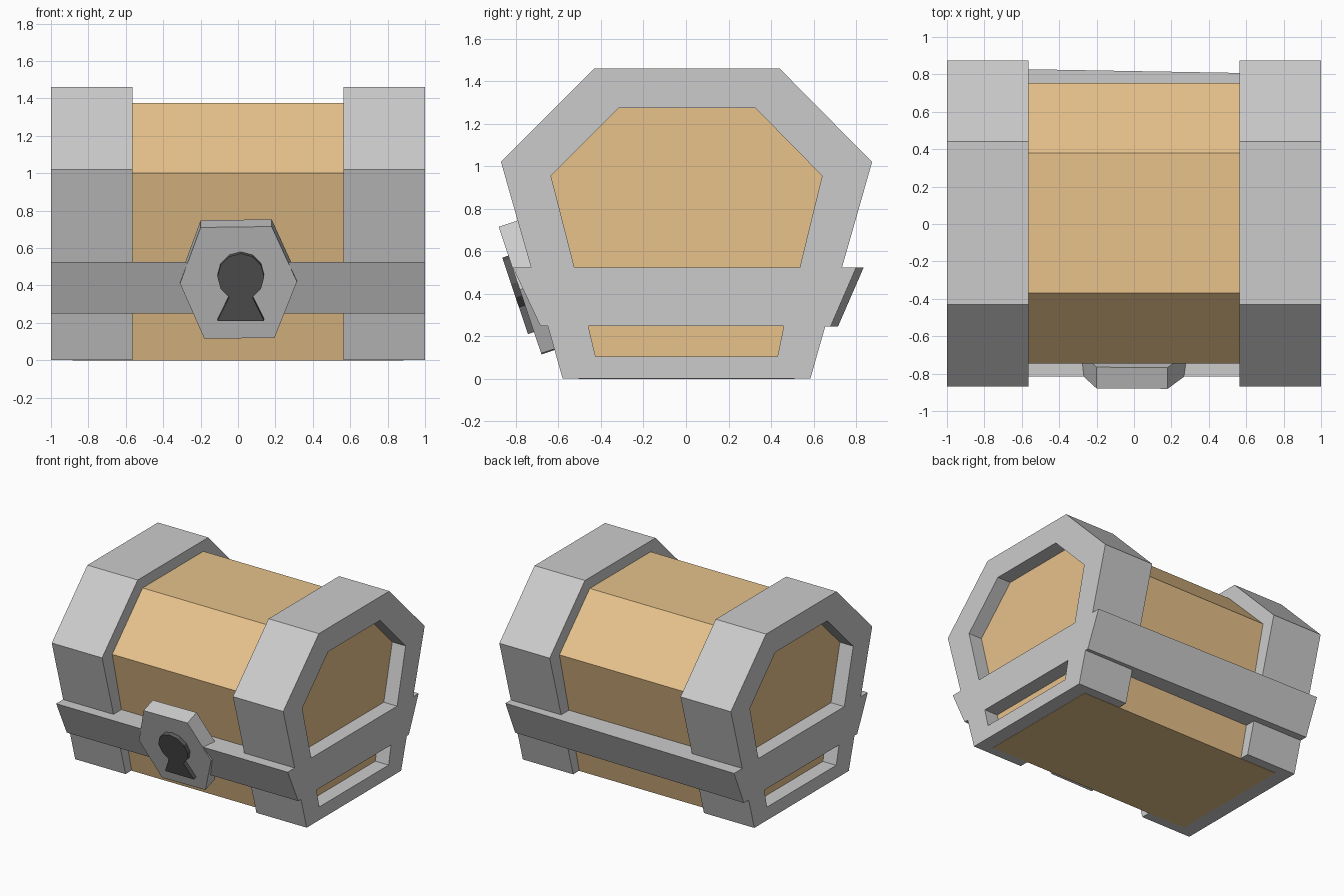
import bpy, bmesh, math
from mathutils import Vector

if "Cube" in bpy.data.objects:
    bpy.data.objects.remove(bpy.data.objects["Cube"])


def material(name, color):
    m = bpy.data.materials.new(name)
    m.diffuse_color = color
    m.use_nodes = True
    m.node_tree.nodes["Principled BSDF"].inputs["Base Color"].default_value = m.diffuse_color
    return m


WOOD = material("wood", (0.80, 0.54, 0.26, 1))
BLACK = material("keyhole_black", (0.10, 0.10, 0.10, 1))


def loft(name, loop_a, loop_b, mat=None):
    """Closed solid between two matching loops of 3D points."""
    bm = bmesh.new()
    a = [bm.verts.new(p) for p in loop_a]
    b = [bm.verts.new(p) for p in loop_b]
    n = len(a)
    bm.faces.new(a)
    bm.faces.new(b[::-1])
    for i in range(n):
        j = (i + 1) % n
        bm.faces.new((a[i], b[i], b[j], a[j]))
    bmesh.ops.recalc_face_normals(bm, faces=bm.faces)
    mesh = bpy.data.meshes.new(name)
    bm.to_mesh(mesh)
    bm.free()
    ob = bpy.data.objects.new(name, mesh)
    bpy.context.collection.objects.link(ob)
    if mat:
        mesh.materials.append(mat)
    return ob


def prism_x(name, profile, x0, x1, mat=None):
    """Extrude a (y, z) profile along x."""
    return loft(name, [(x0, y, z) for y, z in profile],
                [(x1, y, z) for y, z in profile], mat)


# wooden body, running into both end frames
prism_x("wooden_body", [(-0.505, 0), (0.51, 0), (0.755, 1.0), (0.38, 1.375),
                        (-0.37, 1.375), (-0.745, 1.0)], -0.885, 0.885, WOOD)

# metal end frames with two recessed windows, mirrored to the other end
frame = prism_x("end_frames", [(-0.58, 0.002), (0.585, 0.002), (0.875, 1.02),
                               (0.44, 1.46), (-0.43, 1.46), (-0.87, 1.02)], 0.565, 1.0)
windows = {
    "upper_window_cutter": [(-0.525, 0.525), (0.535, 0.525), (0.64, 0.955),
                            (0.325, 1.275), (-0.315, 1.275), (-0.635, 0.955)],
    "lower_window_cutter": [(-0.425, 0.105), (0.43, 0.105), (0.46, 0.25), (-0.46, 0.25)],
}
for name, profile in windows.items():
    cutter = prism_x(name, profile, 0.875, 1.1)
    cutter.hide_render = True
    cutter.hide_set(True)
    cut = frame.modifiers.new(name, 'BOOLEAN')
    cut.operation = 'DIFFERENCE'
    cut.solver = 'EXACT'
    cut.object = cutter
frame.modifiers.new("other_end", 'MIRROR').use_axis = (True, False, False)

# metal straps along the front and back (the back one is slightly skewed)
prism_x("front_strap", [(-0.815, 0.525), (-0.685, 0.25), (-0.56, 0.25), (-0.63, 0.525)], -1, 1)


def back_strap_end(x, out):
    return [(x, 0.80 + out, 0.523), (x, 0.68 + out, 0.247), (x, 0.565, 0.247), (x, 0.635, 0.523)]


loft("back_strap", back_strap_end(-1, 0.035), back_strap_end(1, 0.0))

# lock plate and keyhole lie on a tilted plane
INWARD = Vector((0, 0.948, 0.318))


def on_lock(points, depth):
    return [Vector((x, -0.88 + (0.712 - z) * 0.336, z)) + INWARD * depth for x, z in points]


def tilted_plate(name, points, d0, d1, mat=None):
    return loft(name, on_lock(points, d0), on_lock(points, d1), mat)


tilted_plate("lock_plate", [(-0.20, 0.71), (0.18, 0.715), (0.315, 0.42),
                            (0.195, 0.12), (-0.18, 0.115), (-0.31, 0.41)], 0, 0.12)

# keyhole: faceted circle running into a flared slot
angles = [math.radians(-60 + 30 * i) for i in range(11)]
keyhole = [(0.015 + 0.125 * math.cos(a), 0.455 + 0.125 * math.sin(a)) for a in angles]
keyhole += [(-0.11, 0.22), (0.14, 0.22)]
tilted_plate("keyhole", keyhole, -0.03, 0.02, BLACK)
